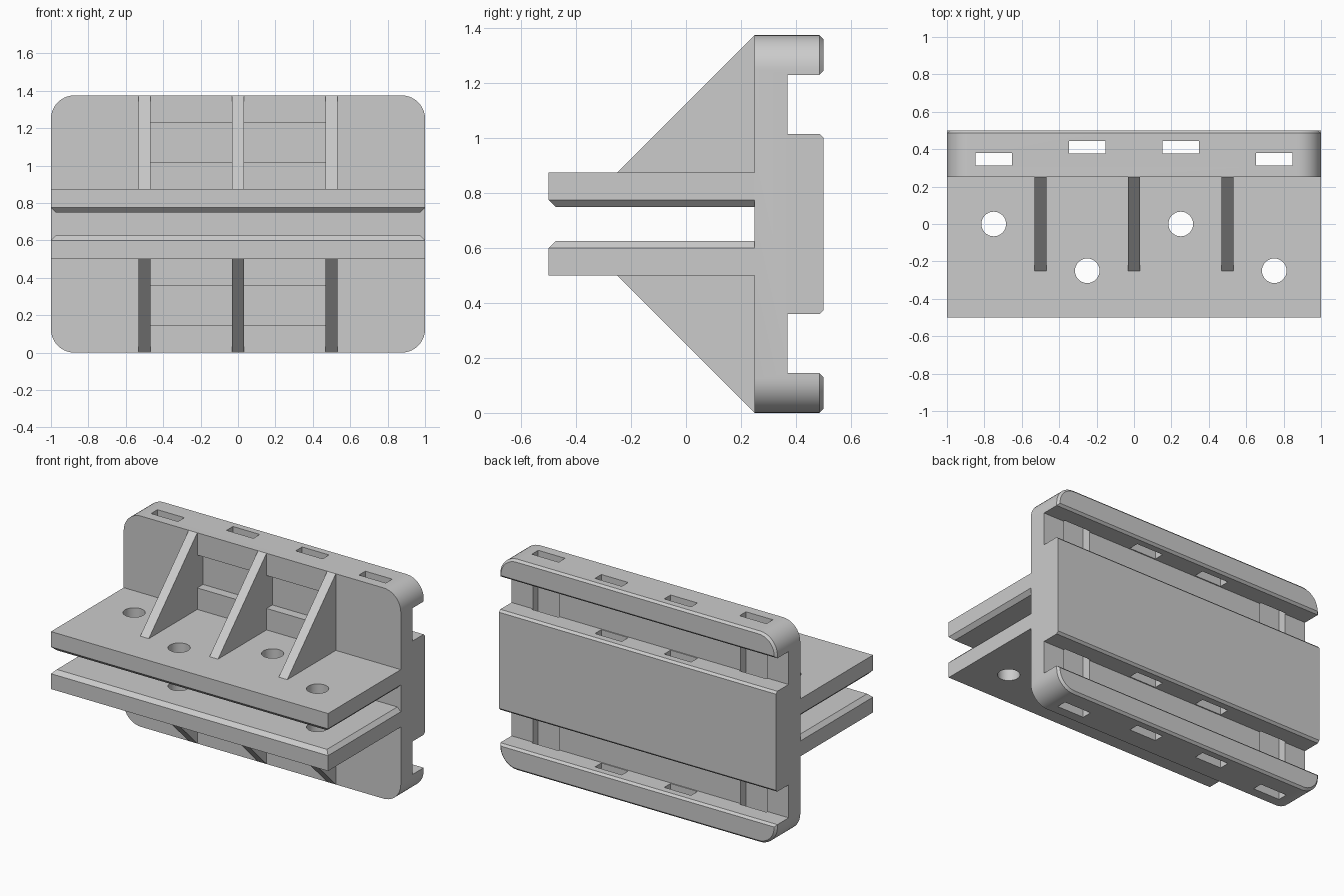
import bpy, bmesh
from math import cos, sin, pi, radians

if "Cube" in bpy.data.objects:
    bpy.data.objects.remove(bpy.data.objects["Cube"])

grey = bpy.data.materials.new("plain_grey")
grey.use_nodes = True
COLOUR = (0.6, 0.6, 0.6, 1)
grey.diffuse_color = COLOUR
grey.node_tree.nodes["Principled BSDF"].inputs["Base Color"].default_value = COLOUR

H = 1.375          # total height
MID = H / 2
FACE, FLOOR, BACK = 0.25, 0.37, 0.5   # plate front, channel floor, plate back


def finish(bm, name):
    bmesh.ops.recalc_face_normals(bm, faces=bm.faces)
    mesh = bpy.data.meshes.new(name)
    bm.to_mesh(mesh)
    bm.free()
    mesh.materials.append(grey)
    ob = bpy.data.objects.new(name, mesh)
    bpy.context.collection.objects.link(ob)
    return ob


def prism(bm, points, offset):
    """Extrude a flat outline along an offset."""
    face = bm.faces.new([bm.verts.new(p) for p in points])
    ext = bmesh.ops.extrude_face_region(bm, geom=[face])["geom"]
    moved = [g for g in ext if isinstance(g, bmesh.types.BMVert)]
    bmesh.ops.translate(bm, vec=offset, verts=moved)


def box(bm, x0, x1, y0, y1, z0, z1):
    prism(bm, [(x0, y0, z0), (x1, y0, z0), (x1, y1, z0), (x0, y1, z0)], (0, 0, z1 - z0))


def activate(ob):
    bpy.ops.object.select_all(action='DESELECT')
    ob.select_set(True)
    bpy.context.view_layer.objects.active = ob


def cut(ob, bm):
    """Subtract the solids in bm from ob."""
    cutter = finish(bm, "cutter")
    cutter.hide_render = True
    mod = ob.modifiers.new("cut", 'BOOLEAN')
    mod.operation, mod.solver, mod.object = 'DIFFERENCE', 'EXACT', cutter
    activate(ob)
    bpy.ops.object.modifier_apply(modifier=mod.name)
    bpy.data.objects.remove(cutter)


def smooth(ob):
    activate(ob)
    bpy.ops.object.shade_smooth_by_angle(angle=radians(30))


# Back plate: rounded rectangle
R, STEPS = 0.125, 10
outline = []
for k, (sx, sz) in enumerate([(1, 1), (-1, 1), (-1, -1), (1, -1)]):
    for i in range(STEPS + 1):
        a = (k + i / STEPS) * pi / 2
        outline.append((sx * (1 - R) + R * cos(a), FACE, MID + sz * (MID - R) + R * sin(a)))
bm = bmesh.new()
prism(bm, outline, (0, BACK - FACE, 0))
plate = finish(bm, "back_plate")

# Two strap channels across the back
bm = bmesh.new()
for z0, z1 in [(0.145, 0.36), (H - 0.36, H - 0.145)]:
    box(bm, -1.2, 1.2, FLOOR, BACK + 0.2, z0, z1)
cut(plate, bm)

# Chamfer the rear edges, except the upright ends of the middle block
bm = bmesh.new()
bm.from_mesh(plate.data)
edges = []
for e in bm.edges:
    a, b = (v.co for v in e.verts)
    at_back = min(a.y, b.y) > BACK - 0.001
    block_end = abs(a.x - b.x) < 0.001 and abs(a.z - b.z) > 0.3
    if at_back and not block_end and e.calc_face_angle(0) > 0.5:
        edges.append(e)
bmesh.ops.bevel(bm, geom=edges, offset=0.014, segments=1, affect='EDGES')
bm.to_mesh(plate.data)
bm.free()

# Vertical tie slots, and shallow front pockets between the ribs
bm = bmesh.new()
for s in (-1, 1):
    for x, y in [(0.75, 0.347), (0.25, 0.41)]:
        box(bm, s * x - 0.097, s * x + 0.097, y - 0.033, y + 0.033, -0.2, H + 0.2)
cut(plate, bm)
bm = bmesh.new()
for x0, x1 in [(-0.469, -0.031), (0.031, 0.469)]:
    for z0, z1 in [(0.145, 0.36), (H - 0.36, H - 0.145)]:
        box(bm, x0, x1, FACE - 0.1, FACE + 0.06, z0, z1)
cut(plate, bm)
smooth(plate)

# Shelves with chamfered inner rims and four bolt holes each
for name, z0, z1, rim in [("lower_shelf", 0.5, 0.625, 0.625), ("upper_shelf", 0.75, 0.875, 0.75)]:
    bm = bmesh.new()
    box(bm, -1, 1, -0.5, FACE, z0, z1)
    edges = [e for e in bm.edges
             if all(abs(v.co.z - rim) < 0.001 for v in e.verts)
             and not all(v.co.y > FACE - 0.001 for v in e.verts)]
    bmesh.ops.bevel(bm, geom=edges, offset=0.025, segments=1, affect='EDGES')
    shelf = finish(bm, name)
    bm = bmesh.new()
    for x, y in [(-0.75, 0), (0.25, 0), (-0.25, -0.25), (0.75, -0.25)]:
        ring = [(x + 0.066 * cos(i * pi / 16), y + 0.066 * sin(i * pi / 16), z0 - 0.1) for i in range(32)]
        prism(bm, ring, (0, 0, 0.4))
    cut(shelf, bm)
    smooth(shelf)

# Triangular ribs above and below the shelves
for level, base, tip in [("upper", 0.875, H), ("lower", 0.5, 0)]:
    for side, x in [("right", -0.5), ("middle", 0), ("left", 0.5)]:
        bm = bmesh.new()
        x0 = x - 0.031
        prism(bm, [(x0, -0.25, base), (x0, FACE, base), (x0, FACE, tip)], (0.062, 0, 0))
        finish(bm, f"{level}_{side}_rib")
